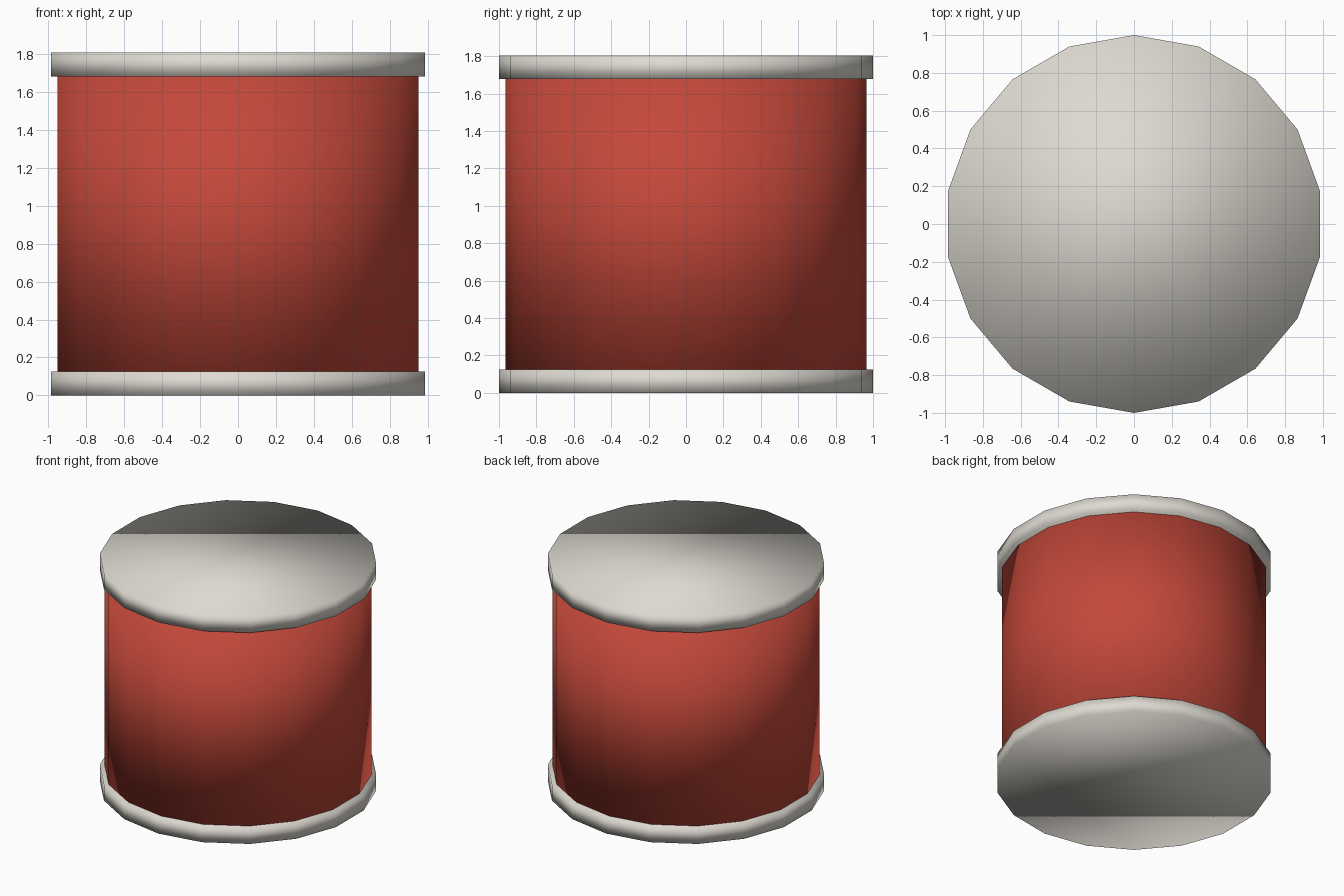
import bpy

SIDES = 18
HEIGHT = 1.805
RIM_HEIGHT = 0.126
RIM_RADIUS = 1.0
BODY_RADIUS = 0.965
OVERLAP = 0.004  # body tucks slightly into each rim

cube = bpy.data.objects.get("Cube")
if cube:
    bpy.data.objects.remove(cube, do_unlink=True)


def make_material(name, colour):
    mat = bpy.data.materials.new(name)
    mat.use_nodes = True
    mat.diffuse_color = colour
    bsdf = next(n for n in mat.node_tree.nodes if n.type == 'BSDF_PRINCIPLED')
    bsdf.inputs["Base Color"].default_value = colour
    return mat


def drum_part(name, radius, bottom, top, mat):
    """Closed, softly shaded cylinder between two heights."""
    bpy.ops.mesh.primitive_cylinder_add(
        vertices=SIDES, radius=radius, depth=top - bottom,
        location=(0, 0, (bottom + top) / 2))
    part = bpy.context.object
    part.name = name
    part.data.materials.append(mat)
    bpy.ops.object.shade_smooth()
    return part


red = make_material("red", (0.55, 0.065, 0.042, 1))
off_white = make_material("off_white", (0.73, 0.70, 0.64, 1))

# Red body between two pale rims
drum_part("body", BODY_RADIUS, RIM_HEIGHT - OVERLAP,
          HEIGHT - RIM_HEIGHT + OVERLAP, red)
drum_part("bottom_rim", RIM_RADIUS, 0, RIM_HEIGHT, off_white)
drum_part("top_rim", RIM_RADIUS, HEIGHT - RIM_HEIGHT, HEIGHT, off_white)
